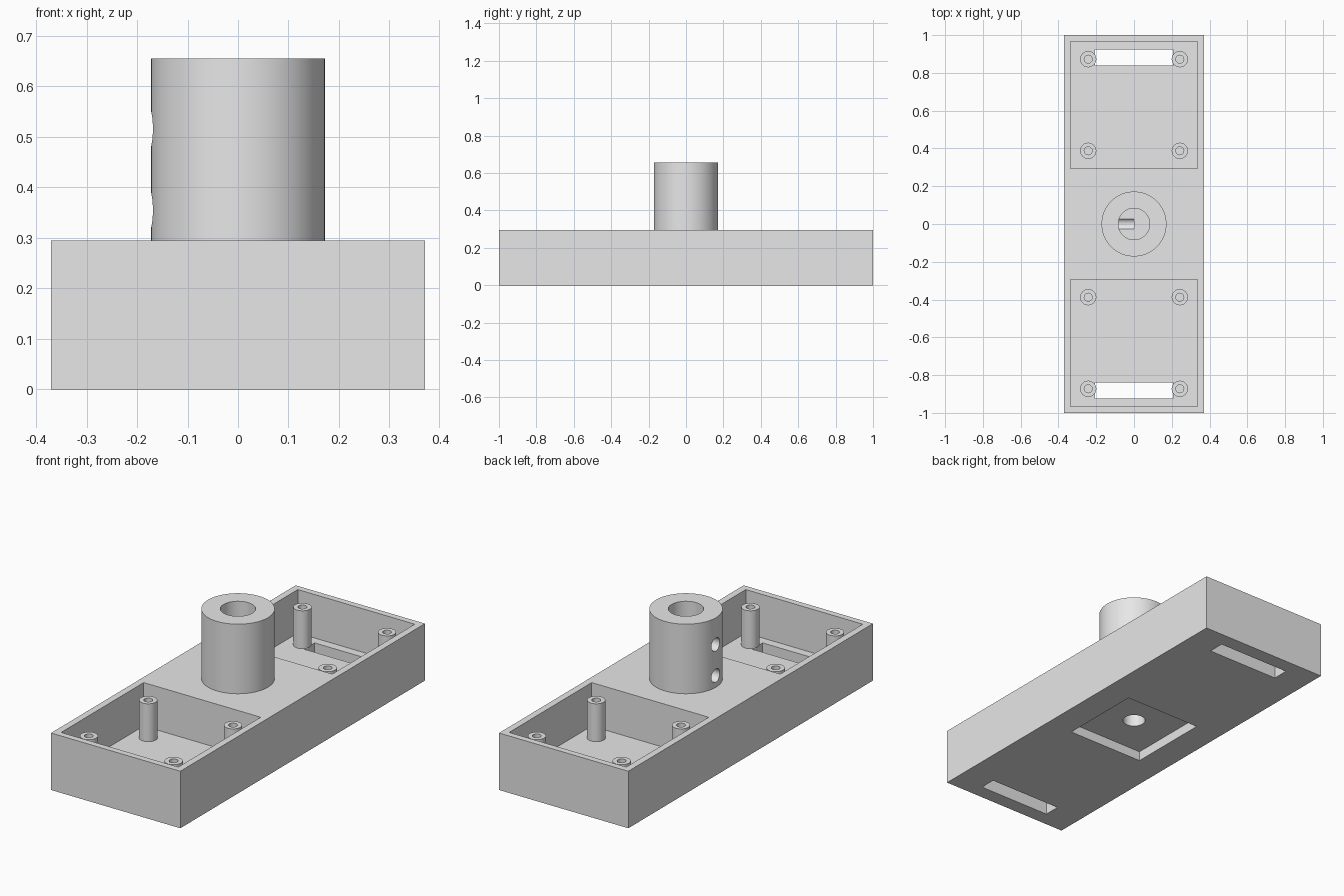
import bpy, bmesh, math
from mathutils import Matrix, Vector

cube = bpy.data.objects.get("Cube")
if cube:
    bpy.data.objects.remove(cube, do_unlink=True)

grey = bpy.data.materials.new("plain_grey")
grey.use_nodes = True
grey.diffuse_color = (0.8, 0.8, 0.8, 1)
grey.node_tree.nodes["Principled BSDF"].inputs["Base Color"].default_value = (0.8, 0.8, 0.8, 1)

WIDTH, LENGTH, HEIGHT = 0.74, 2.0, 0.295
FLOOR, HUB_TOP = 0.07, 0.655


def finish(name, bm):
    bmesh.ops.recalc_face_normals(bm, faces=bm.faces)
    mesh = bpy.data.meshes.new(name)
    bm.to_mesh(mesh)
    bm.free()
    mesh.materials.append(grey)
    obj = bpy.data.objects.new(name, mesh)
    bpy.context.collection.objects.link(obj)
    return obj


def box(name, half_x, y0, y1, z0, z1):
    bm = bmesh.new()
    size = Matrix.Diagonal((2 * half_x, y1 - y0, z1 - z0, 1))
    place = Matrix.Translation((0, (y0 + y1) / 2, (z0 + z1) / 2))
    bmesh.ops.create_cube(bm, size=1, matrix=place @ size)
    return finish(name, bm)


def rod(name, radius, depth, matrix):
    bm = bmesh.new()
    bmesh.ops.create_cone(bm, cap_ends=True, segments=48, radius1=radius,
                          radius2=radius, depth=depth, matrix=matrix)
    return finish(name, bm)


def lathe(name, profile, x=0, y=0, steps=64):
    bm = bmesh.new()
    verts = [bm.verts.new((r, 0, z)) for r, z in profile]
    edges = [bm.edges.new(pair) for pair in zip(verts, verts[1:])]
    bmesh.ops.spin(bm, geom=verts + edges, cent=(0, 0, 0), axis=(0, 0, 1),
                   angle=math.tau, steps=steps)
    bmesh.ops.remove_doubles(bm, verts=bm.verts, dist=0.0001)
    bmesh.ops.translate(bm, verts=bm.verts, vec=Vector((x, y, 0)))
    return finish(name, bm)


def blind_tube(name, outer, inner, bottom, hole_floor, top, x=0, y=0, steps=64):
    profile = [(0, bottom), (outer, bottom), (outer, top),
               (inner, top), (inner, hole_floor), (0, hole_floor)]
    return lathe(name, profile, x, y, steps)


def select_only(obj):
    bpy.ops.object.select_all(action='DESELECT')
    obj.select_set(True)
    bpy.context.view_layer.objects.active = obj


def cut(obj, cutter):
    cutter.hide_render = True
    select_only(obj)
    mod = obj.modifiers.new("cut", 'BOOLEAN')
    mod.operation = 'DIFFERENCE'
    mod.solver = 'EXACT'
    mod.object = cutter
    bpy.ops.object.modifier_apply(modifier=mod.name)
    bpy.data.objects.remove(cutter, do_unlink=True)


def smooth(obj):
    select_only(obj)
    bpy.ops.object.shade_smooth_by_angle(angle=math.radians(30))


# Base block with two open trays, each with a slot through its floor
base = box("base", WIDTH / 2, -LENGTH / 2, LENGTH / 2, 0, HEIGHT)
for side in (-1, 1):
    near, far = sorted((side * 0.2925, side * 0.9675))
    cut(base, box("tray_cutter", 0.335, near, far, FLOOR, HEIGHT + 0.1))
    near, far = sorted((side * 0.838, side * 0.923))
    cut(base, box("slot_cutter", 0.2075, near, far, -0.05, FLOOR + 0.05))

# Square recess and blind bolt hole underneath
cut(base, box("recess_cutter", 0.22, -0.22, 0.22, -0.05, 0.05))
cut(base, rod("bolt_cutter", 0.055, 0.3, Matrix.Translation((0, 0, 0.1))))
smooth(base)

# Hub with a blind bore and two screw holes in its right side
hub = blind_tube("hub", 0.172, 0.083, HEIGHT, 0.333, HUB_TOP)
for z in (0.355, 0.516):
    turn = Matrix.Rotation(math.pi / 2, 4, 'Y')
    cut(hub, rod("screw_cutter", 0.034, 0.3, Matrix.Translation((-0.15, 0, z)) @ turn))
smooth(hub)

# Screw posts in the tray corners
for side_name, sx in (("right", -1), ("left", 1)):
    for end_name, sy in (("front", -1), ("back", 1)):
        for place, y in (("inner", 0.3875), ("outer", 0.8725)):
            post = blind_tube(f"{end_name}_{side_name}_{place}_post", 0.043, 0.021,
                              FLOOR, 0.09, 0.266, sx * 0.2425, sy * y, 32)
            smooth(post)
